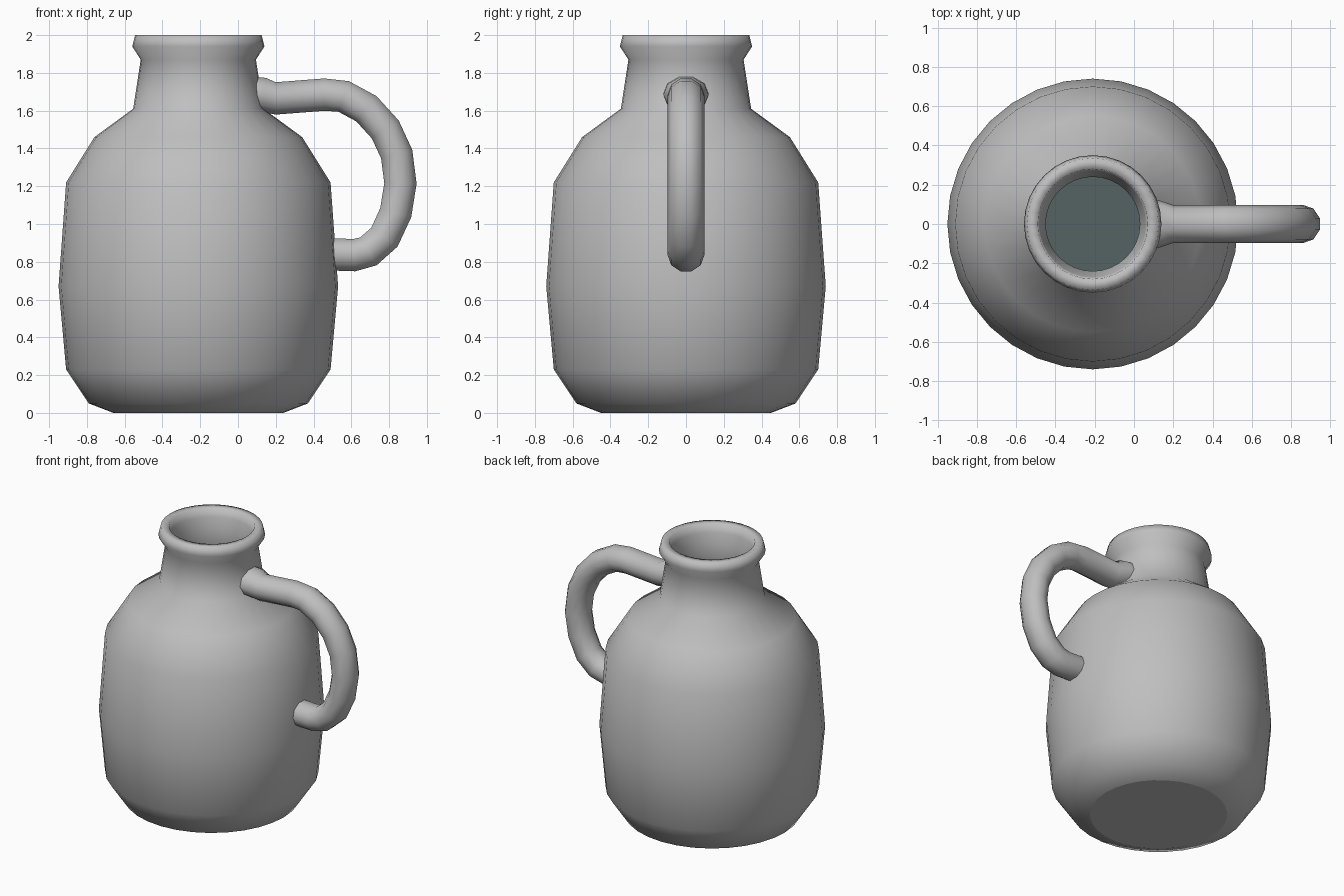
import bpy, bmesh, math
from mathutils import Vector

cube = bpy.data.objects.get("Cube")
if cube:
    bpy.data.objects.remove(cube, do_unlink=True)

AXIS_X = -0.21


def material(name, rgb):
    mat = bpy.data.materials.new(name)
    mat.use_nodes = True
    mat.diffuse_color = (*rgb, 1)
    mat.node_tree.nodes["Principled BSDF"].inputs["Base Color"].default_value = (*rgb, 1)
    return mat


def bridge_rings(bm, rings):
    for a, b in zip(rings, rings[1:]):
        n = len(a)
        for i in range(n):
            j = (i + 1) % n
            bm.faces.new((a[i], a[j], b[j], b[i]))


def finish(bm, name, mat):
    bmesh.ops.recalc_face_normals(bm, faces=bm.faces)
    for face in bm.faces:
        face.smooth = True
        # Flat end caps keep a crisp border
        if len(face.verts) > 4:
            face.smooth = False
            for edge in face.edges:
                edge.smooth = False
    mesh = bpy.data.meshes.new(name)
    bm.to_mesh(mesh)
    bm.free()
    mesh.materials.append(mat)
    obj = bpy.data.objects.new(name, mesh)
    bpy.context.collection.objects.link(obj)
    return obj


def lathe(name, profile, mat, sides=32):
    """Turn a (radius, height) profile, capping both of its ends."""
    bm = bmesh.new()
    rings = []
    for r, z in profile:
        angles = [math.tau * i / sides for i in range(sides)]
        rings.append([bm.verts.new((AXIS_X + r * math.cos(a), r * math.sin(a), z))
                      for a in angles])
    bridge_rings(bm, rings)
    bm.faces.new(rings[0])
    if len(rings) > 1:
        bm.faces.new(rings[-1])
    return finish(bm, name, mat)


def tube(name, path, mat, sides=10):
    """Sweep an oval along (x, z, half width, half thickness) points."""
    bm = bmesh.new()
    rings = []
    points = [Vector((x, 0, z)) for x, z, _, _ in path]
    for k, (_, _, width, thick) in enumerate(path):
        along = (points[min(k + 1, len(path) - 1)] - points[max(k - 1, 0)]).normalized()
        side = Vector((0, 1, 0))
        up = along.cross(side)
        angles = [math.tau * i / sides for i in range(sides)]
        rings.append([bm.verts.new(points[k] + side * width * math.cos(a)
                                   + up * thick * math.sin(a)) for a in angles])
    bridge_rings(bm, rings)
    bm.faces.new(rings[0])
    bm.faces.new(rings[-1])
    return finish(bm, name, mat)


clay = material("grey clay", (0.52, 0.52, 0.52))
liquid = material("dark teal liquid", (0.09, 0.125, 0.125))

# Jug wall: outside from base to lip, then back down the inside
outside = [(0.45, 0), (0.58, 0.05), (0.70, 0.23), (0.74, 0.67), (0.70, 1.22),
           (0.55, 1.46), (0.345, 1.61), (0.305, 1.87), (0.35, 1.94), (0.335, 2.0)]
inside = [(0.28, 2.0), (0.27, 1.94), (0.24, 1.87), (0.275, 1.60), (0.49, 1.41),
          (0.63, 1.20), (0.67, 0.67), (0.63, 0.25), (0.42, 0.08)]
lathe("jug_body", outside + inside, clay)

# Liquid surface just below the neck
lathe("liquid_surface", [(0.41, 1.48)], liquid)

# Handle, flared where it joins the neck
arc = [(0.20, 1.665), (0.46, 1.685), (0.56, 1.675), (0.68, 1.61), (0.78, 1.50),
       (0.84, 1.37), (0.86, 1.215), (0.835, 1.06), (0.775, 0.93), (0.69, 0.855),
       (0.615, 0.835), (0.48, 0.84)]
flare = [(0.075, 1.69, 0.12, 0.095), (0.13, 1.685, 0.12, 0.095)]
tube("handle", flare + [(x, z, 0.097, 0.09) for x, z in arc], clay)
